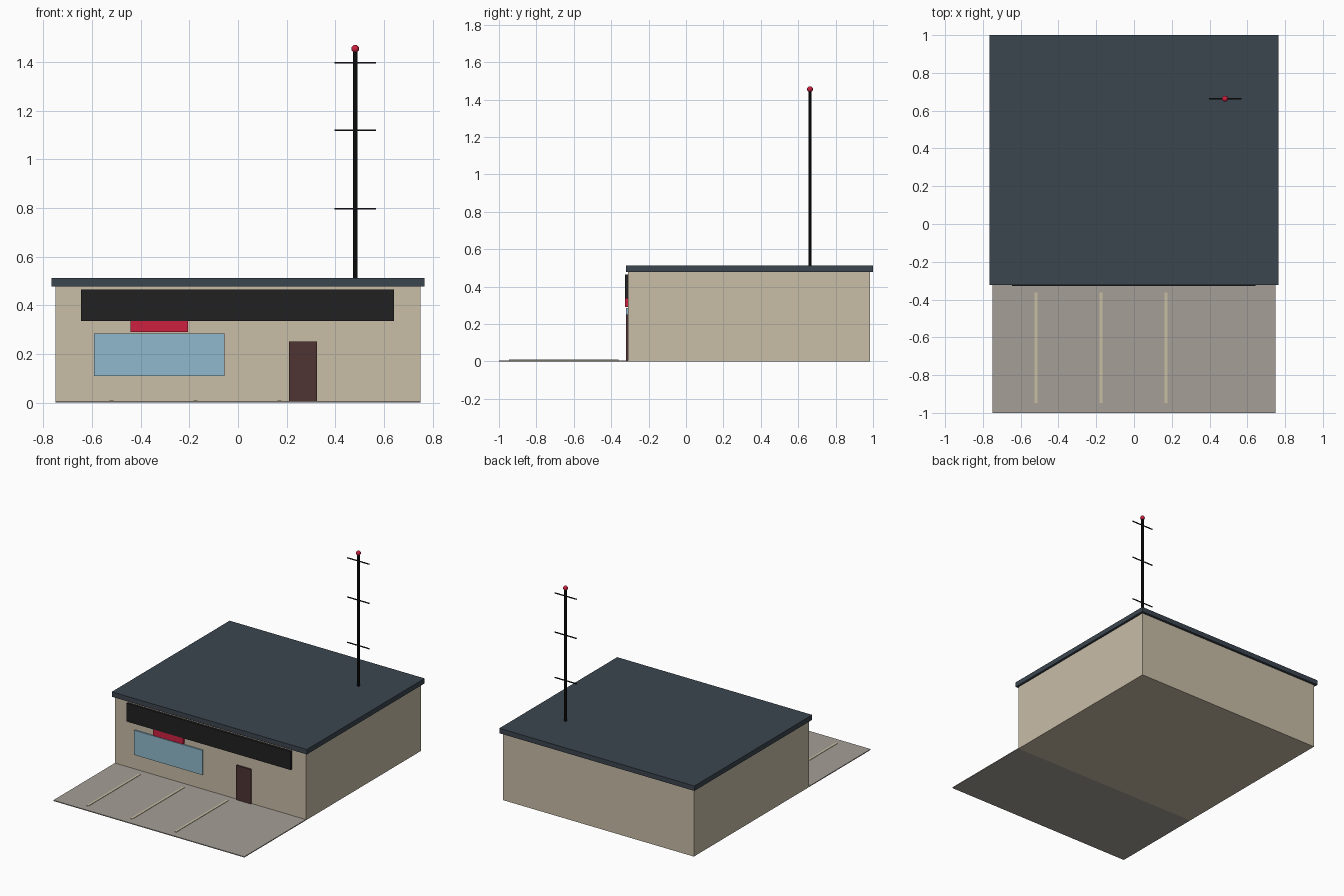
import bpy

if "Cube" in bpy.data.objects:
    bpy.data.objects.remove(bpy.data.objects["Cube"], do_unlink=True)


def material(name, rgb):
    """Flat material from 0-255 sRGB values, stored as linear."""
    lin = [((c / 255 + 0.055) / 1.055) ** 2.4 for c in rgb]
    mat = bpy.data.materials.new(name)
    mat.use_nodes = True
    mat.diffuse_color = (*lin, 1)
    bsdf = mat.node_tree.nodes["Principled BSDF"]
    bsdf.inputs["Base Color"].default_value = (*lin, 1)
    bsdf.inputs["Roughness"].default_value = 0.8
    return mat


WALL = material("beige wall", (200, 189, 167))
ROOF = material("slate roof", (59, 69, 79))
PAVING = material("grey paving", (165, 159, 150))
PAINT = material("cream paint", (200, 190, 163))
SIGN = material("charcoal sign", (33, 33, 33))
RED = material("signal red", (204, 32, 64))
GLASS = material("blue glass", (144, 184, 204))
DOOR = material("dark brown door", (78, 51, 51))
METAL = material("black metal", (18, 19, 20))


def finish(name, mat):
    obj = bpy.context.object
    obj.name = obj.data.name = name
    obj.data.materials.append(mat)
    return obj


def box(name, mat, x, y, z):
    """Box spanning the given (low, high) ranges."""
    spans = (x, y, z)
    bpy.ops.mesh.primitive_cube_add(size=1, location=[(a + b) / 2 for a, b in spans])
    obj = finish(name, mat)
    obj.scale = [b - a for a, b in spans]
    bpy.ops.object.transform_apply(location=False, rotation=False, scale=True)
    return obj


FRONT = -0.31  # front wall plane

# Building shell and overhanging roof slab
box("walls", WALL, (-0.75, 0.75), (FRONT, 0.983), (0, 0.477))
box("roof", ROOF, (-0.766, 0.766), (-0.322, 1.0), (0.477, 0.512))

# Forecourt with painted bay lines
box("forecourt", PAVING, (-0.75, 0.75), (-1.0, FRONT), (0, 0.006))
for i in range(3):
    x = -0.52 + i * 0.345
    box(f"bay_line_{i + 1}", PAINT, (x - 0.008, x + 0.008), (-0.947, -0.362), (0.005, 0.009))

# Shop front
box("sign_board", SIGN, (-0.645, 0.642), (-0.327, FRONT), (0.335, 0.465))
box("sign_tab", RED, (-0.441, -0.205), (-0.325, FRONT), (0.29, 0.336))
box("window", GLASS, (-0.592, -0.056), (-0.32, FRONT), (0.11, 0.285))
box("door", DOOR, (0.209, 0.325), (-0.32, FRONT), (0.002, 0.251))

# Aerial mast with crossbars and beacon
MX, MY = 0.482, 0.663
bpy.ops.mesh.primitive_cylinder_add(vertices=8, radius=0.009, depth=0.95, location=(MX, MY, 0.975))
finish("mast", METAL)
for i, z in enumerate((0.798, 1.12, 1.398)):
    box(f"crossbar_{i + 1}", METAL, (MX - 0.086, MX + 0.086), (MY - 0.003, MY + 0.003), (z - 0.003, z + 0.003))
bpy.ops.mesh.primitive_uv_sphere_add(segments=16, ring_count=8, radius=0.016, location=(MX, MY, 1.455))
finish("beacon", RED)
bpy.ops.object.shade_smooth_by_angle()
